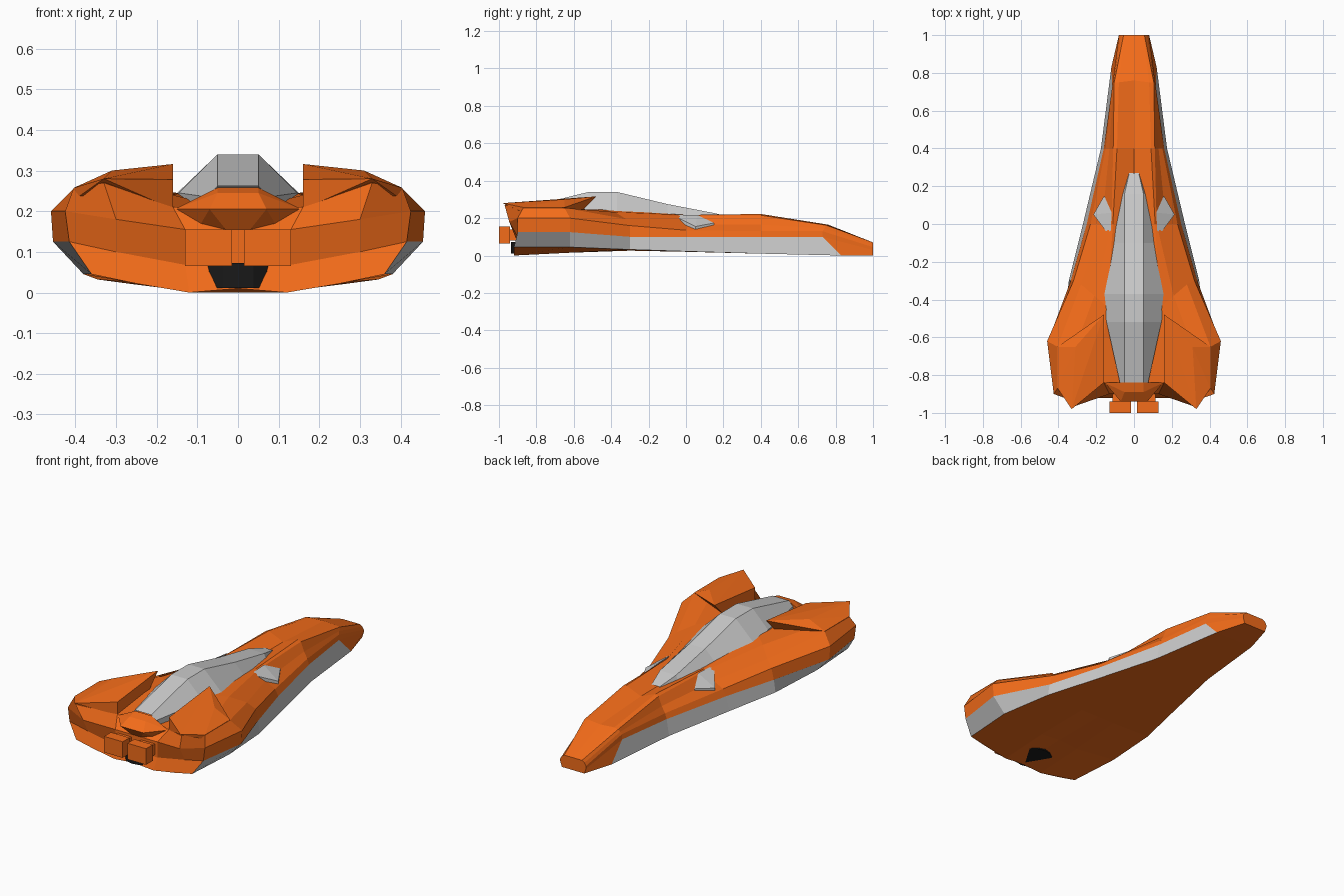
import bpy, bmesh
from mathutils import Vector

if "Cube" in bpy.data.objects:
    bpy.data.objects.remove(bpy.data.objects["Cube"])

orange = bpy.data.materials.new("orange")
orange.diffuse_color = (0.9, 0.15, 0.01, 1)
orange.use_nodes = True
orange.node_tree.nodes["Principled BSDF"].inputs["Base Color"].default_value = orange.diffuse_color
black = bpy.data.materials.new("black")
black.diffuse_color = (0.01, 0.01, 0.01, 1)
black.use_nodes = True
black.node_tree.nodes["Principled BSDF"].inputs["Base Color"].default_value = black.diffuse_color


def add(name, bm, mat=None, mirror=True):
    me = bpy.data.meshes.new(name)
    bm.to_mesh(me)
    bm.free()
    ob = bpy.data.objects.new(name, me)
    bpy.context.collection.objects.link(ob)
    if mat:
        me.materials.append(mat)
    if mirror:
        ob.modifiers.new("mirror", 'MIRROR')
    return ob


def loft(name, rails, mat=None):
    """Skin between neighbouring rails, then mirror across x."""
    bm = bmesh.new()
    grid = [[bm.verts.new(p) for p in r] for r in rails]
    for a, b in zip(grid, grid[1:]):
        for i in range(len(a) - 1):
            bm.faces.new((a[i], a[i + 1], b[i + 1], b[i]))
    bmesh.ops.remove_doubles(bm, verts=bm.verts, dist=0.0005)
    return add(name, bm, mat)


def solid(name, pts, mat=None, mirror=True):
    """Convex faceted block around a few corner points."""
    bm = bmesh.new()
    for p in pts:
        bm.verts.new(p)
    bmesh.ops.convex_hull(bm, input=bm.verts)
    bmesh.ops.dissolve_limit(bm, angle_limit=0.02, verts=bm.verts, edges=bm.edges)
    bmesh.ops.recalc_face_normals(bm, faces=bm.faces)
    return add(name, bm, mat, mirror)


def drop(pts, d):
    return pts + [(x, y, z - d) for x, y, z in pts]


# Long rails of the hull, nose to tail, right half
spine = [(0, 1, .07), (0, .76, .165), (0, .4, .185), (0, 0, .185), (0, -.42, .2), (0, -.62, .2), (0, -.86, .205)]
ridge = [(.05, 1, .07), (.08, .75, .166), (.09, .4, .222), (.112, 0, .217), (.14, -.44, .245), (.16, -.6, .24), (.16, -.84, .21)]
top = [(.055, 1, .07), (.105, .75, .162), (.11, .4, .215), (.12, 0, .21), (.21, -.38, .232), (.31, -.65, .25), (.33, -.97, .27)]
shoulder = [(.07, 1, .06), (.11, .74, .145), (.13, .4, .165), (.17, 0, .165), (.28, -.32, .195), (.405, -.65, .255), (.405, -.87, .255)]
side = [(.08, 1, .045), (.115, .73, .13), (.15, .4, .13), (.23, 0, .135), (.32, -.3, .16), (.46, -.62, .2), (.425, -.9, .2)]
strip_top = [(.08, 1, .03), (.115, .73, .1), (.16, .4, .1), (.25, 0, .1), (.335, -.3, .1), (.455, -.62, .125), (.415, -.9, .125)]
strip_low = [(.07, 1, 0), (.12, .83, 0), (.175, .4, .01), (.27, 0, .022), (.345, -.3, .032), (.38, -.62, .045), (.36, -.92, .045)]
keel = [(.03, 1, 0), (.06, .83, 0), (.08, .4, .01), (.1, 0, .02), (.11, -.3, .026), (.12, -.62, .015), (.12, -.92, 0)]
belly = [(0, y, z + (.01 if y < -.5 else 0)) for x, y, z in keel]

loft("upper_hull", [spine, ridge, top, shoulder, side, strip_top], orange)
loft("belly", [strip_low, keel, belly], orange)
# Nose cheeks are orange, the rest of the side strip is grey
loft("nose_cheek", [strip_top[:2], strip_low[:2]], orange)
loft("side_strip", [strip_top[1:], strip_low[1:]])

# Blunt nose tip
bm = bmesh.new()
bm.faces.new([bm.verts.new(r[0]) for r in (spine, ridge, top, shoulder, side, strip_top, strip_low, keel, belly)])
add("nose_tip", bm, orange)

# Folded tail panel, rows from bottom to top
loft("tail_panel", [
    [belly[-1], keel[-1], (.25, -.92, .022), strip_low[-1]],
    [(0, -.9, .065), (.13, -.9, .068), (.3, -.9, .1), strip_top[-1]],
    [(0, -.9, .155), (.13, -.9, .155), (.3, -.945, .18), side[-1]],
    [spine[-1], ridge[-1], top[-1], shoulder[-1]]], orange)

# Raised rear pods with the scoop edge in front
solid("rear_pod", [
    (.16, -.48, .316), (.31, -.65, .30), (.405, -.65, .257), (.405, -.87, .257), (.33, -.98, .28), (.16, -.84, .278),
    (.16, -.56, .235), (.31, -.7, .24), (.16, -.84, .205), (.4, -.87, .23)], orange)

# Canopy: flat roof strip and sloping sides
ys = [.27, .16, -.1, -.37, -.52, -.84]
zs = [.195, .225, .275, .34, .34, .262]
roof_x = [.025, .05, .05, .05, .05, .05]
edge_x = [.027, .06, .115, .17, .145, .075]
edge_z = [.19, .2, .21, .225, .245, .235]
loft("canopy", [
    [(0, y, z) for y, z in zip(ys, zs)],
    list(zip(roof_x, ys, zs)),
    list(zip(edge_x, ys, edge_z)),
    [(x, y, z - .04) for x, y, z in zip(edge_x, ys, edge_z)]])

# Rear deck behind the canopy
solid("rear_deck", [
    (s * x, y, z) for s in (1, -1) for x, y, z in
    [(.05, -.84, .258), (.155, -.84, .205), (.05, -.89, .245), (.07, -.94, .205), (.03, -.9, .155), (.1, -.86, .155)]],
    orange, False)

# Side vents on the shoulders
solid("shoulder_vent", drop([(.158, .15, .174), (.215, .05, .155), (.125, -.07, .216), (.118, .06, .217)], .03))

# Twin engine blocks
solid("engine_block", [(x, y, z) for x in (.015, .13) for y in (-1, -.94) for z in (.065, .155)], orange)
solid("engine_mount", [(x, y, z) for x in (.03, .115) for y in (-.95, -.88) for z in (.08, .14)], orange)

# Black thruster drum under the tail
bm = bmesh.new()
bmesh.ops.create_cone(bm, cap_ends=True, segments=16, radius1=.1, radius2=.1, depth=.062)
bmesh.ops.translate(bm, verts=bm.verts, vec=Vector((0, -.835, .042)))
add("thruster_drum", bm, black, False)
